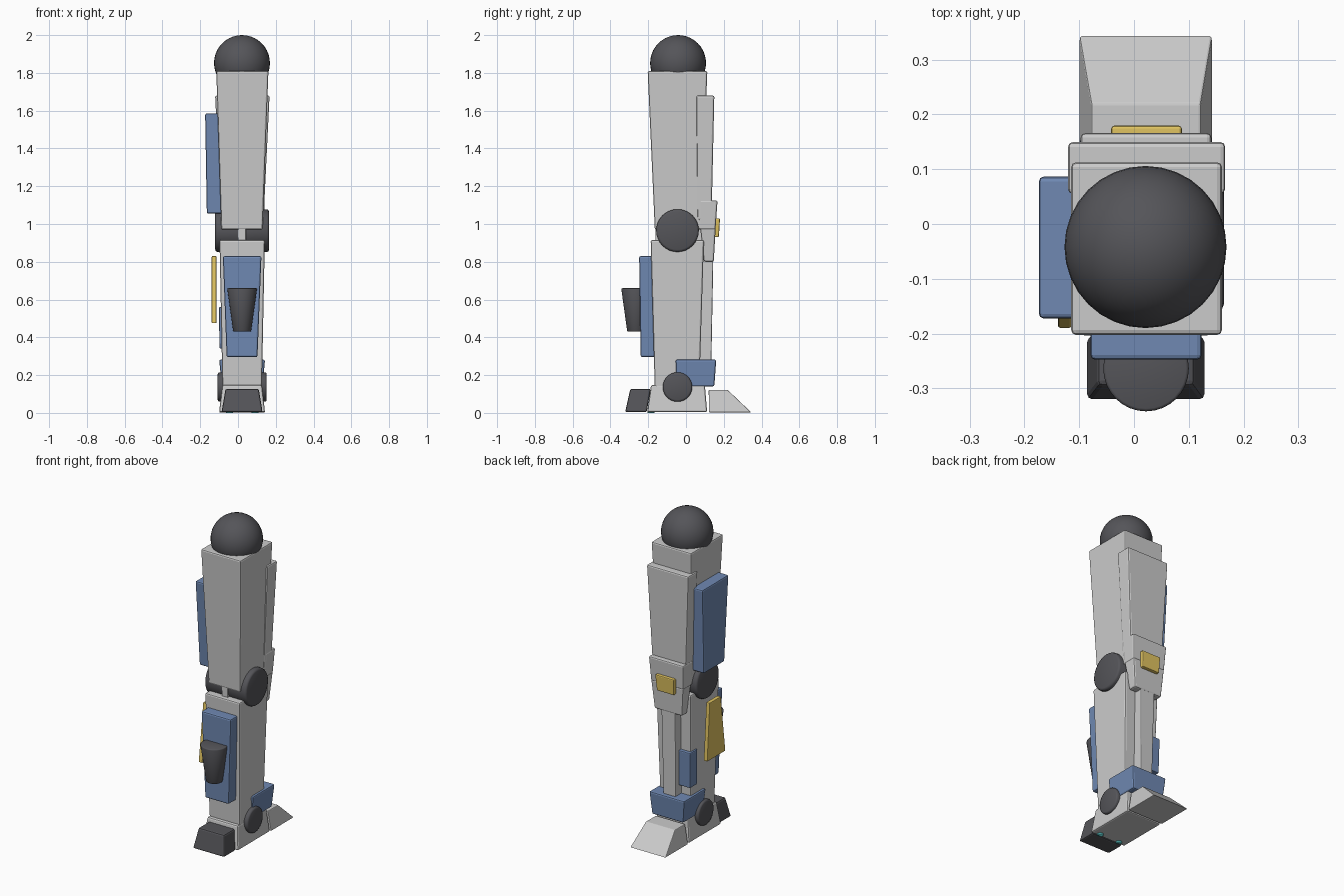
import bpy, bmesh, math
from mathutils import Matrix

if "Cube" in bpy.data.objects:
    bpy.data.objects.remove(bpy.data.objects["Cube"])

COLORS = {"dark": (0.09, 0.09, 0.10, 1), "blue": (0.16, 0.25, 0.45, 1),
          "yellow": (0.75, 0.55, 0.12, 1), "teal": (0.1, 0.55, 0.55, 1)}
MATS = {}


def finish(name, bm, color=None, smooth=False, bevel=0.0):
    bmesh.ops.recalc_face_normals(bm, faces=bm.faces)
    for f in bm.faces:
        f.smooth = smooth
    me = bpy.data.meshes.new(name)
    bm.to_mesh(me)
    bm.free()
    ob = bpy.data.objects.new(name, me)
    bpy.context.collection.objects.link(ob)
    if color:
        if color not in MATS:
            MATS[color] = bpy.data.materials.new(color)
            MATS[color].diffuse_color = COLORS[color]
        me.materials.append(MATS[color])
    if bevel:
        m = ob.modifiers.new("bevel", "BEVEL")
        m.width = bevel
        m.segments = 2
        m.limit_method = 'ANGLE'
    return ob


def block(name, z0, bottom, z1, top, color=None, bevel=0.009):
    """Tapered box: bottom and top rectangles are (x0, x1, y0, y1)."""
    bm = bmesh.new()
    rings = []
    for z, (x0, x1, y0, y1) in ((z0, bottom), (z1, top)):
        rings.append([bm.verts.new((x, y, z)) for x, y in
                      ((x0, y0), (x1, y0), (x1, y1), (x0, y1))])
    bm.faces.new(rings[0])
    bm.faces.new(rings[1])
    for i in range(4):
        j = (i + 1) % 4
        bm.faces.new((rings[0][i], rings[0][j], rings[1][j], rings[1][i]))
    return finish(name, bm, color, False, bevel)


def cylinder(name, centre, r_low, r_high, length, color, axis="z", bevel=0.006):
    bm = bmesh.new()
    rot = Matrix.Rotation(math.pi / 2, 4, 'Y') if axis == "x" else Matrix()
    bmesh.ops.create_cone(bm, cap_ends=True, segments=32, radius1=r_low, radius2=r_high,
                          depth=length, matrix=Matrix.Translation(centre) @ rot)
    return finish(name, bm, color, True, bevel)


# Hip ball
bm = bmesh.new()
bmesh.ops.create_uvsphere(bm, u_segments=32, v_segments=20, radius=0.148,
                          matrix=Matrix.Translation((0.021, -0.042, 1.852)))
finish("hip_ball", bm, "dark", True)

# Thigh and its armour
block("thigh", 0.97, (-0.088, 0.13, -0.165, 0.08), 1.81, (-0.115, 0.161, -0.203, 0.113))
block("thigh_front_plate", 1.02, (-0.09, 0.135, 0.06, 0.135), 1.68, (-0.121, 0.167, 0.055, 0.15))
block("thigh_side_plate", 1.055, (-0.165, -0.085, -0.145, 0.06), 1.585,
      (-0.174, -0.1, -0.173, 0.087), "blue")

# Knee joint, link and guard
cylinder("knee_joint", (0.022, -0.045, 0.965), 0.113, 0.113, 0.285, "dark", "x", 0.012)
block("knee_link", 0.89, (0.0, 0.042, -0.162, 0.09), 0.99, (0.0, 0.042, -0.162, 0.09), None, 0.004)
block("knee_guard_lower", 0.8, (-0.075, 0.115, 0.095, 0.147), 0.98, (-0.09, 0.133, 0.075, 0.157))
block("knee_guard_upper", 0.97, (-0.09, 0.133, 0.07, 0.156), 1.125, (-0.098, 0.142, 0.07, 0.167))
block("knee_badge", 0.93, (-0.038, 0.08, 0.14, 0.174), 1.03, (-0.042, 0.088, 0.14, 0.18),
      "yellow", 0.006)

# Shin and its armour
block("shin", 0.12, (-0.082, 0.126, -0.165, 0.07), 0.915, (-0.098, 0.142, -0.187, 0.095))
block("shin_front_strip", 0.2, (-0.02, 0.062, 0.05, 0.133), 0.84, (-0.028, 0.07, 0.07, 0.145), None, 0.006)
block("shin_corner_panel", 0.34, (-0.098, 0.0, 0.03, 0.1), 0.56, (-0.101, 0.0, 0.03, 0.105),
      "blue", 0.006)
block("calf_plate", 0.295, (-0.06, 0.103, -0.24, -0.15), 0.83, (-0.08, 0.124, -0.248, -0.16), "blue")
block("shin_side_fin", 0.475, (-0.139, -0.114, -0.19, -0.01), 0.83, (-0.139, -0.114, -0.145, -0.035),
      "yellow", 0.004)
cylinder("calf_thruster", (0.022, -0.264, 0.545), 0.047, 0.079, 0.23, "dark")

# Ankle joint and guard
cylinder("ankle_joint", (0.022, -0.045, 0.137), 0.078, 0.078, 0.26, "dark", "x", 0.01)
block("ankle_guard", 0.14, (-0.085, 0.13, -0.048, 0.15), 0.282, (-0.1, 0.143, -0.055, 0.16), "blue")

# Foot: middle, toe and heel
block("foot_middle", 0.004, (-0.1, 0.143, -0.205, 0.112), 0.148, (-0.083, 0.127, -0.185, 0.1))
block("toe", 0.003, (-0.1, 0.143, 0.122, 0.345), 0.122, (-0.078, 0.122, 0.12, 0.22), None, 0.004)
block("heel", 0.004, (-0.087, 0.13, -0.322, -0.208), 0.127, (-0.066, 0.11, -0.295, -0.187), "dark")
for side, x in (("left", -0.045), ("right", 0.09)):
    cylinder("sole_vent_" + side, (x, -0.185, 0.01), 0.018, 0.018, 0.02, "teal", "z", 0)

for m in bpy.data.materials:
    if m.users and not m.is_grease_pencil:
        m.use_nodes = True
        m.node_tree.nodes["Principled BSDF"].inputs["Base Color"].default_value = m.diffuse_color
